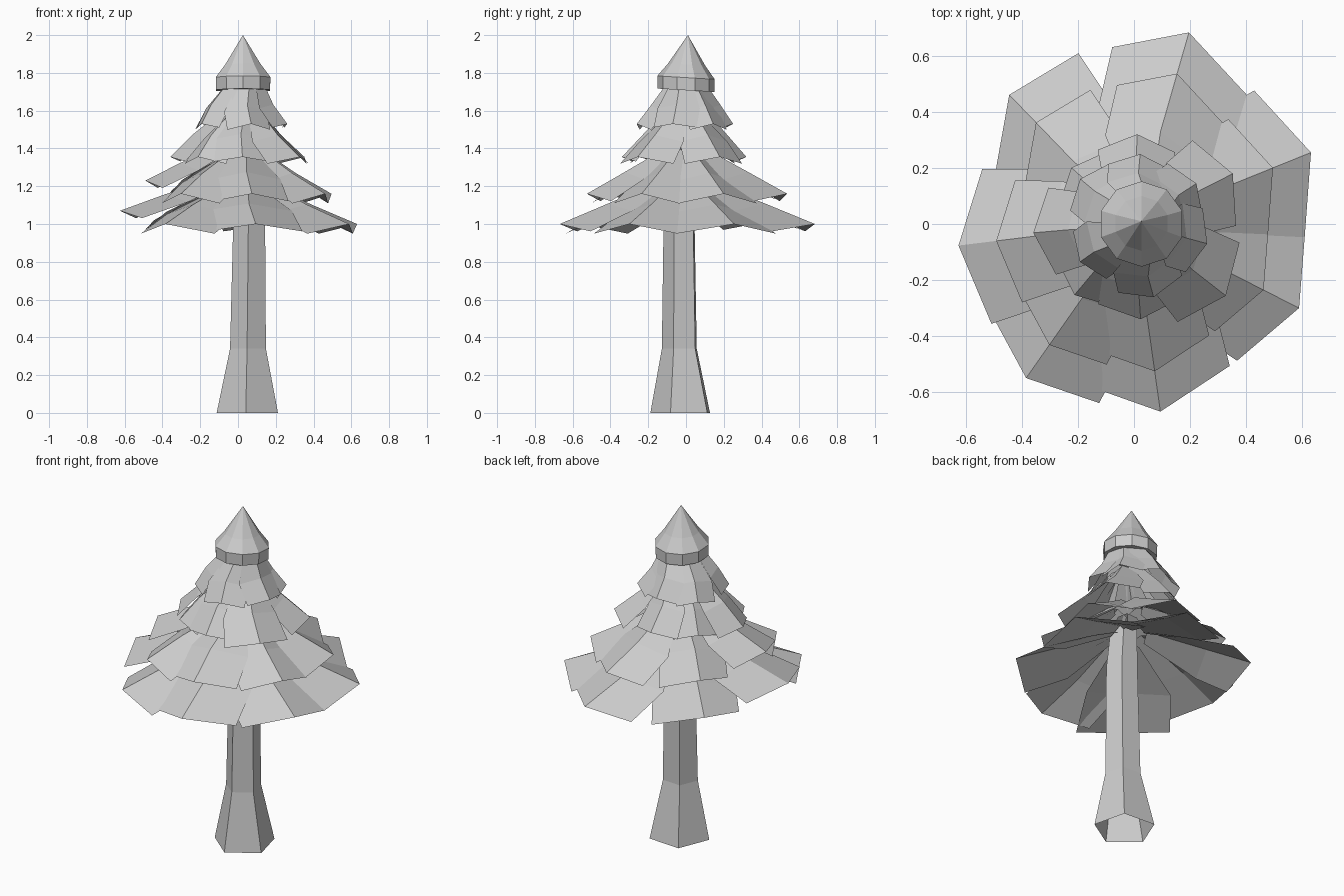
import bpy
from math import sin, cos, radians

if "Cube" in bpy.data.objects:
    bpy.data.objects.remove(bpy.data.objects["Cube"])

AXIS = (0.035, -0.005)


def make(name, verts, faces):
    me = bpy.data.meshes.new(name)
    me.from_pydata(verts, [], faces)
    me.update()
    ob = bpy.data.objects.new(name, me)
    bpy.context.collection.objects.link(ob)
    return ob


def polar(deg, r, z, c=(0, 0)):
    a = radians(deg)
    return (c[0] + r * cos(a), c[1] + r * sin(a), z)


def loft(name, n, rot, rings, apex=None):
    """n-sided stack of rings (cx, cy, radius, z, tilt); closed below only with an apex."""
    verts, faces = [], []
    for cx, cy, r, z, tilt in rings:
        for i in range(n):
            x, y, _ = polar(rot + 360 * i / n, r, z, (cx, cy))
            verts.append((x, y, z - tilt * (y - cy)))
    for k in range(len(rings) - 1):
        for i in range(n):
            j = (i + 1) % n
            faces.append((k * n + i, k * n + j, (k + 1) * n + j, (k + 1) * n + i))
    if apex:
        top = (len(rings) - 1) * n
        verts.append(apex)
        faces.append(tuple(reversed(range(n))))
        faces += [(top + i, top + (i + 1) % n, len(verts) - 1) for i in range(n)]
    return make(name, verts, faces)


def tier(name, leaves, scale, z, z_in, r_in, drop, flare):
    """Ring of folded plates: each has a ridge and two drooping wings, widest midway."""
    verts, faces = [], []
    for k, (ang, r, dz, al, rl, ar, rr) in enumerate(leaves):
        b = len(verts)
        lift = 0.006 if k % 2 else -0.006
        zi = z_in + lift + dz * 0.3
        zm = (z + dz) * 0.55 + zi * 0.45
        rm = r * scale * 0.55 + r_in * 0.45
        verts += [polar(ang, r_in, zi, AXIS),
                  polar(ang + 40, r_in, zi - drop * 0.8, AXIS),
                  polar(ang - 40, r_in, zi - drop * 0.8, AXIS),
                  polar(ang, r * scale, z + dz),
                  polar(al, rl * scale, z + dz - drop + lift),
                  polar(ar, rr * scale, z + dz - drop + lift),
                  polar(ang, rm, zm),
                  polar(al + flare, rm * 0.97, zm - drop + lift),
                  polar(ar - flare, rm * 0.97, zm - drop + lift)]
        faces += [tuple(b + i for i in f) for f in
                  ((0, 6, 7, 1), (6, 3, 4, 7), (0, 2, 8, 6), (6, 8, 5, 3))]
    return make(name, verts, faces)


# Trunk: five-sided with flared foot, open at the ends
loft("trunk", 5, -94, [(0.053, -0.018, 0.171, 0, 0), (0.055, -0.028, 0.1, 0.34, 0),
                       (0.061, -0.03, 0.089, 1.0, 0), (0.055, -0.02, 0.075, 1.25, 0)])

# Lower leaves: ridge angle, radius, lift, left corner angle/radius, right corner angle/radius
low = [(22, .68, 0, 48, .64, -5, .61), (74, .71, 0, 97, .635, 48, .61),
       (134, .64, .02, 158, .53, 108, .64), (187, .63, .07, 215, .62, 160, .575),
       (235, .67, 0, 259, .65, 211, .60), (278, .675, 0, 304, .61, 254, .60),
       (333, .66, 0, 356, .61, 307, .61)]
tier("branches_bottom", low, 1.0, 1.0, 1.235, 0.10, 0.045, 11)
tier("branches_lower", low, 0.785, 1.16, 1.41, 0.08, 0.045, 11)


# Upper leaves: symmetric wings
def fan(tips, half, f):
    return [(a, r, 0, a + half, r * f, a - half, r * f) for a, r in tips]


tier("branches_middle", fan([(27, .395), (88, .32), (138, .30), (185, .36), (230, .33),
                             (274, .34), (322, .415)], 28, 0.92), 1, 1.355, 1.62, 0.085, 0.03, 7)
tier("branches_upper", fan([(33, .265), (85, .25), (140, .25), (215, .235), (285, .27),
                            (345, .27)], 28, 0.93), 1, 1.53, 1.75, 0.10, 0.025, 10)

# Crown cap: ten-sided cone over a short band
loft("crown_cap", 10, 18, [(0.027, 0, 0.15, 1.708, 0.06), (0.027, 0, 0.152, 1.775, 0.06),
                           (0.027, 0.002, 0.098, 1.845, 0.04)], (0.026, 0.01, 2.0))
